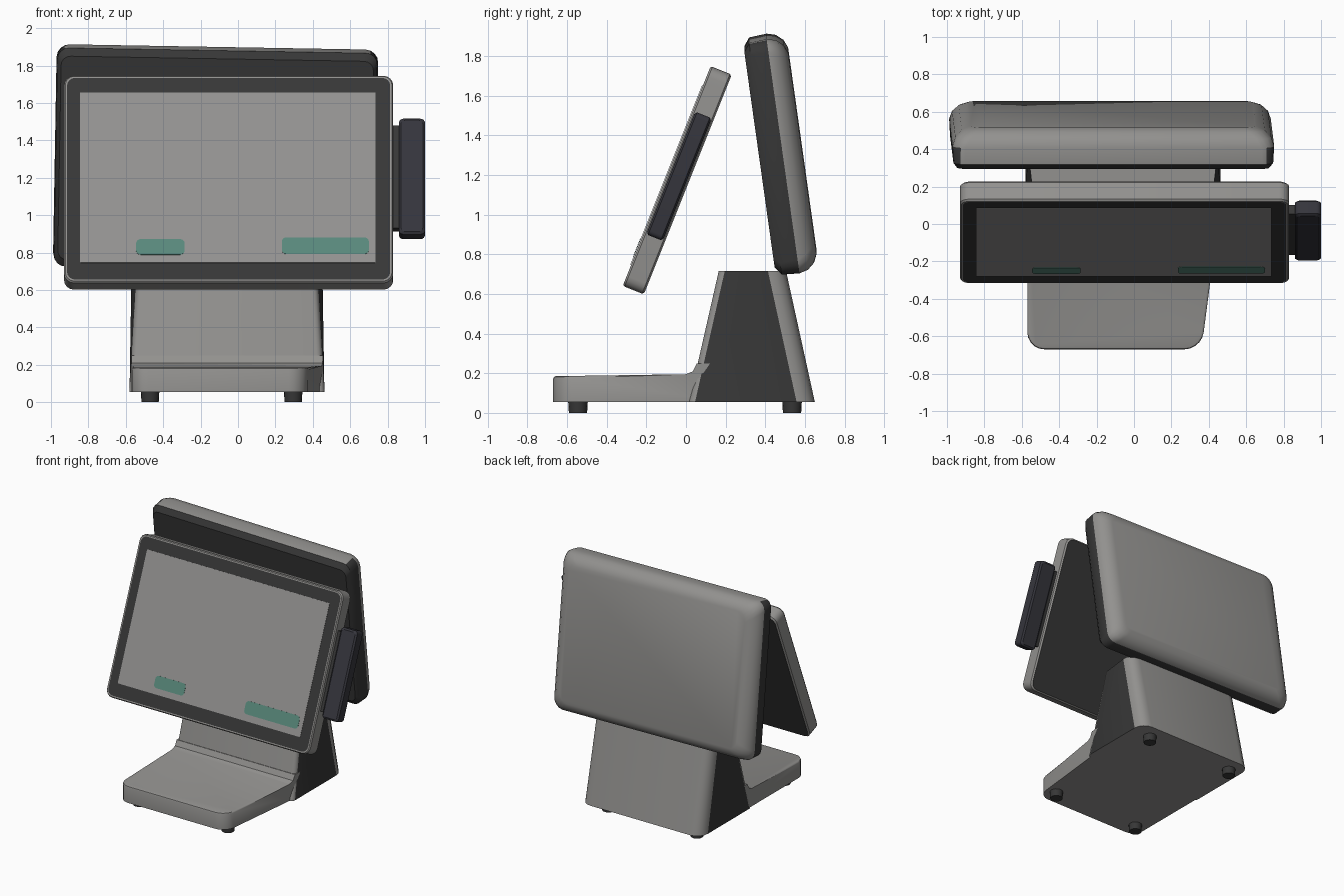
import bpy, bmesh, math
from mathutils import Matrix

cube = bpy.data.objects.get("Cube")
if cube:
    bpy.data.objects.remove(cube, do_unlink=True)


def material(name, rgb):
    m = bpy.data.materials.new(name)
    m.use_nodes = True
    m.diffuse_color = (*rgb, 1)
    m.node_tree.nodes["Principled BSDF"].inputs["Base Color"].default_value = (*rgb, 1)
    return m


LIGHT = material("light grey shell", (0.29, 0.285, 0.275))
DARK = material("charcoal", (0.038, 0.038, 0.038))
SCREEN = material("screen grey", (0.29, 0.285, 0.28))
GREEN = material("muted green", (0.10, 0.25, 0.20))
SLATE = material("dark slate", (0.036, 0.036, 0.046))


def finish(name, bm, mats, matrix=None):
    bmesh.ops.recalc_face_normals(bm, faces=bm.faces)
    me = bpy.data.meshes.new(name)
    bm.to_mesh(me)
    bm.free()
    ob = bpy.data.objects.new(name, me)
    bpy.context.collection.objects.link(ob)
    for m in mats:
        me.materials.append(m)
    if matrix is not None:
        ob.matrix_world = matrix
    bpy.ops.object.select_all(action='DESELECT')
    ob.select_set(True)
    bpy.context.view_layer.objects.active = ob
    bpy.ops.object.shade_smooth_by_angle(angle=math.radians(32))
    return ob


def rounded_rect(hw, hh, r, seg=4):
    pts = []
    for k, (sx, sz) in enumerate([(1, 1), (-1, 1), (-1, -1), (1, -1)]):
        for i in range(seg + 1):
            a = math.pi / 2 * (k + i / seg)
            pts.append((sx * (hw - r) + r * math.cos(a), sz * (hh - r) + r * math.sin(a)))
    return pts


def loft(name, rings, mats, matrix, cx=0, cz=0, rule=None):
    """Stack rounded rectangles (depth, half width, half height, radius) front to back."""
    bm = bmesh.new()
    loops = [[bm.verts.new((cx + x, y, cz + z)) for x, z in rounded_rect(hw, hh, r)]
             for y, hw, hh, r in rings]
    for a, b in zip(loops, loops[1:]):
        for i in range(len(a)):
            j = (i + 1) % len(a)
            bm.faces.new((a[i], a[j], b[j], b[i]))
    bm.faces.new(loops[0])
    bm.faces.new(loops[-1])
    bmesh.ops.recalc_face_normals(bm, faces=bm.faces)
    if rule:
        for f in bm.faces:
            f.material_index = rule(f.normal, f.calc_center_median())
    return finish(name, bm, mats, matrix)


def prism(profile, left, right):
    """Extrude a side profile (y, z) between two x functions."""
    bm = bmesh.new()
    a = [bm.verts.new((left(y, z), y, z)) for y, z in profile]
    b = [bm.verts.new((right(y, z), y, z)) for y, z in profile]
    bm.faces.new(a)
    bm.faces.new(b)
    for i in range(len(a)):
        j = (i + 1) % len(a)
        bm.faces.new((a[i], a[j], b[j], b[i]))
    bmesh.ops.recalc_face_normals(bm, faces=bm.faces)
    return bm


def bevel(bm, test, width, segments):
    edges = [e for e in bm.edges if test(*[v.co for v in e.verts])]
    bmesh.ops.bevel(bm, geom=edges, offset=width, segments=segments,
                    profile=0.5, affect='EDGES')


# Base plate with a small fillet running up into the neck
def base_right(y, z):
    return min(0.455, 0.37 + (y + 0.6) * 0.13)


bm = prism([(-0.67, 0.055), (-0.67, 0.185), (0.0, 0.195), (0.035, 0.21), (0.055, 0.25),
            (0.2, 0.25), (0.2, 0.055)], lambda y, z: -0.57, base_right)
bevel(bm, lambda p, q: p.y < -0.6 and q.y < -0.6 and abs(p.z - q.z) > 0.1, 0.09, 5)
bevel(bm, lambda p, q: min(p.z, q.z) > 0.18 and max(p.z, q.z) < 0.2
      and (abs(p.y - q.y) > 0.3 or max(p.y, q.y) < -0.5), 0.012, 2)
finish("base_plate", bm, [LIGHT])


# Neck, with dark side panels between rounded light corners
def inset(y, z):
    return 0.04 if y < 0.3 and z > 0.5 else 0


bm = prism([(0.015, 0.055), (0.165, 0.715), (0.505, 0.715), (0.65, 0.055)],
           lambda y, z: -0.58 + inset(y, z), lambda y, z: 0.462 - inset(y, z))


def upright(p, q):
    return abs(p.z - q.z) > 0.5


bevel(bm, lambda p, q: upright(p, q) and p.y < 0.3 and q.y < 0.3, 0.03, 3)
bevel(bm, lambda p, q: upright(p, q) and p.y > 0.4 and q.y > 0.4, 0.09, 4)
bmesh.ops.recalc_face_normals(bm, faces=bm.faces)
for f in bm.faces:
    f.material_index = int(abs(f.normal.x) > 0.9 and f.calc_area() > 0.1)
finish("neck", bm, [LIGHT, DARK])

# Four feet
for sx, x in (("right", -0.47), ("left", 0.295)):
    for sy, y in (("front", -0.545), ("back", 0.535)):
        bm = bmesh.new()
        bmesh.ops.create_cone(bm, cap_ends=True, segments=16, radius1=0.046, radius2=0.05,
                              depth=0.065, matrix=Matrix.Translation((x, y, 0.0325)))
        finish(f"foot_{sy}_{sx}", bm, [DARK])

# Main touch display, leaning back
main = Matrix.Translation((-0.05, -0.0975, 1.195)) @ Matrix.Rotation(math.radians(-21.8), 4, 'X')
loft("main_display",
     [(0, 0.864, 0.581, 0.045), (0, 0.873, 0.59, 0.05), (0.01, 0.88, 0.597, 0.055),
      (0.105, 0.88, 0.597, 0.055), (0.115, 0.87, 0.587, 0.05)],
     [LIGHT, DARK], main,
     rule=lambda n, c: int(abs(n.y) > 0.95 and abs(c.x) < 0.1 and abs(c.z) < 0.1))


def plate(name, cx, cz, hw, hh, r, depth, mat):
    loft(name, [(-depth, hw, hh, r), (0.002 - depth, hw, hh, r)], [mat], main, cx, cz)


plate("screen", -0.005, 0.005, 0.79, 0.49, 0.004, 0.004, SCREEN)
plate("screen_button_small", -0.365, -0.395, 0.13, 0.045, 0.025, 0.007, GREEN)
plate("screen_button_large", 0.517, -0.388, 0.233, 0.048, 0.025, 0.007, GREEN)

# Card reader on the side of the main display
loft("card_reader",
     [(0.013, 0.058, 0.32, 0.02), (0.023, 0.07, 0.333, 0.025),
      (0.093, 0.07, 0.333, 0.025), (0.103, 0.058, 0.32, 0.02)],
     [SLATE], main, 0.98, 0.022)
loft("reader_mount", [(0.035, 0.035, 0.295, 0.005), (0.085, 0.035, 0.295, 0.005)],
     [DARK], main, 0.895, 0.025)

# Customer display at the back: dark front half, light rounded rear shell
rear = (Matrix.Translation((-0.12, 0.3725, 1.28)) @ Matrix.Rotation(math.radians(1.0), 4, 'Y')
        @ Matrix.Rotation(math.radians(8), 4, 'X'))
loft("rear_display",
     [(0, 0.835, 0.55, 0.05), (0.03, 0.855, 0.59, 0.06), (0.12, 0.86, 0.597, 0.07),
      (0.165, 0.845, 0.585, 0.08), (0.2, 0.81, 0.555, 0.08), (0.218, 0.765, 0.515, 0.07)],
     [LIGHT, DARK], rear, 0, 0.012,
     rule=lambda n, c: int(c.y < 0.1 and n.z < 0.85))
